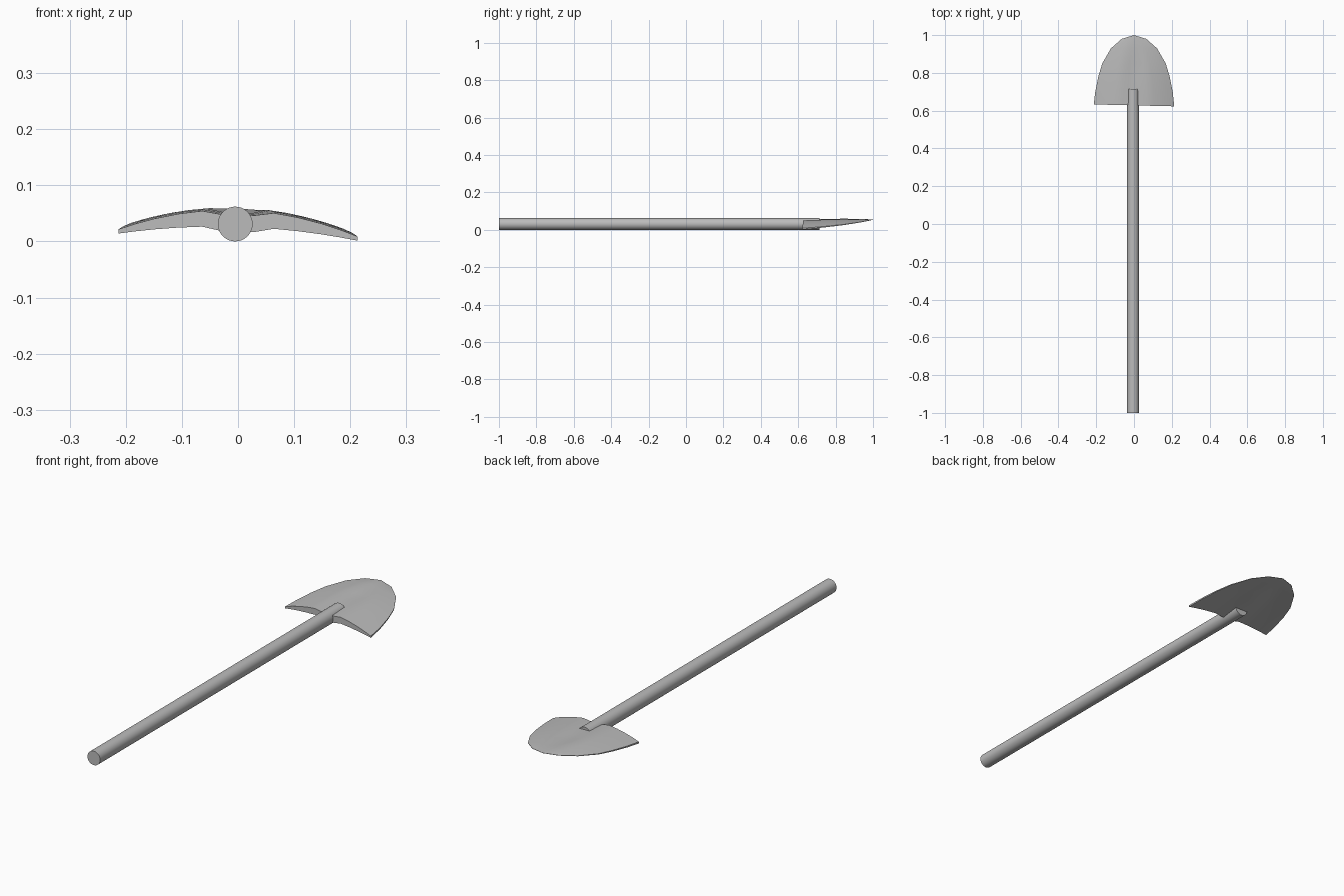
import bpy
import bmesh
import math

if "Cube" in bpy.data.objects:
    bpy.data.objects.remove(bpy.data.objects["Cube"])

grey = bpy.data.materials.new("plain grey")
grey.diffuse_color = (0.5, 0.5, 0.5, 1)
grey.use_nodes = True
grey.node_tree.nodes["Principled BSDF"].inputs["Base Color"].default_value = grey.diffuse_color


def smooth(obj, angle):
    obj.data.materials.append(grey)
    bpy.ops.object.select_all(action='DESELECT')
    obj.select_set(True)
    bpy.context.view_layer.objects.active = obj
    bpy.ops.object.shade_smooth_by_angle(angle=math.radians(angle))


# Round handle lying along y
bpy.ops.mesh.primitive_cylinder_add(
    vertices=32, radius=0.031, depth=1.715,
    location=(-0.005, -0.1425, 0.031), rotation=(math.pi / 2, 0, 0))
handle = bpy.context.object
handle.name = "handle"
smooth(handle, 30)

# Blade outline: (y, half width), from the socket edge to the tip
ROWS = [(0.628, 0.213), (0.70, 0.205), (0.78, 0.189), (0.85, 0.168),
        (0.93, 0.122), (0.98, 0.065), (1.0, 0.0)]
HALF = [0.14, 0.3, 0.5, 0.7, 0.86, 1.0]
COLS = [-u for u in reversed(HALF)] + [0.0] + HALF


def blade_point(u, row, under):
    y, w = ROWS[row]
    x = u * w
    t = (y - 0.628) / 0.372
    z = 0.06 - 0.9 * x * x - 0.03 * x           # arched, slightly tilted section
    z -= 0.004 * max(0, 1 - 3 * t) + 0.005 * max(0, (t - 0.7) / 0.3)
    if abs(u) < 0.2 and row < 4:                # shallow trough around the handle
        z -= 0.008
    if under:                                   # thick middle, thin rim and tip
        z -= 0.03 * (1 - 0.75 * u * u) * (1 - 0.88 * t)
    if row == 0:
        y -= 0.005 * u                          # slightly skewed socket edge
    return x, y, z


bm = bmesh.new()
top, low = [[[bm.verts.new(blade_point(u, r, under)) for u in COLS]
             for r in range(len(ROWS))] for under in (False, True)]
last = len(COLS) - 1
for r in range(len(ROWS) - 1):
    for c in range(last):
        for g in (top, low):
            bm.faces.new((g[r][c], g[r][c + 1], g[r + 1][c + 1], g[r + 1][c]))
    for c in (0, last):                         # side rims
        bm.faces.new((top[r][c], top[r + 1][c], low[r + 1][c], low[r][c]))
for c in range(last):                           # socket edge wall
    bm.faces.new((top[0][c], top[0][c + 1], low[0][c + 1], low[0][c]))
# Close the tip: the last row becomes one short vertical edge
for g in (top, low):
    z = g[-1][last // 2].co.z if g is top else g[-1][0].co.z
    for v in g[-1]:
        v.co.z = z
bmesh.ops.remove_doubles(bm, verts=bm.verts, dist=1e-5)
bmesh.ops.recalc_face_normals(bm, faces=bm.faces)
mesh = bpy.data.meshes.new("blade")
bm.to_mesh(mesh)
bm.free()
blade = bpy.data.objects.new("blade", mesh)
bpy.context.collection.objects.link(blade)
smooth(blade, 30)
